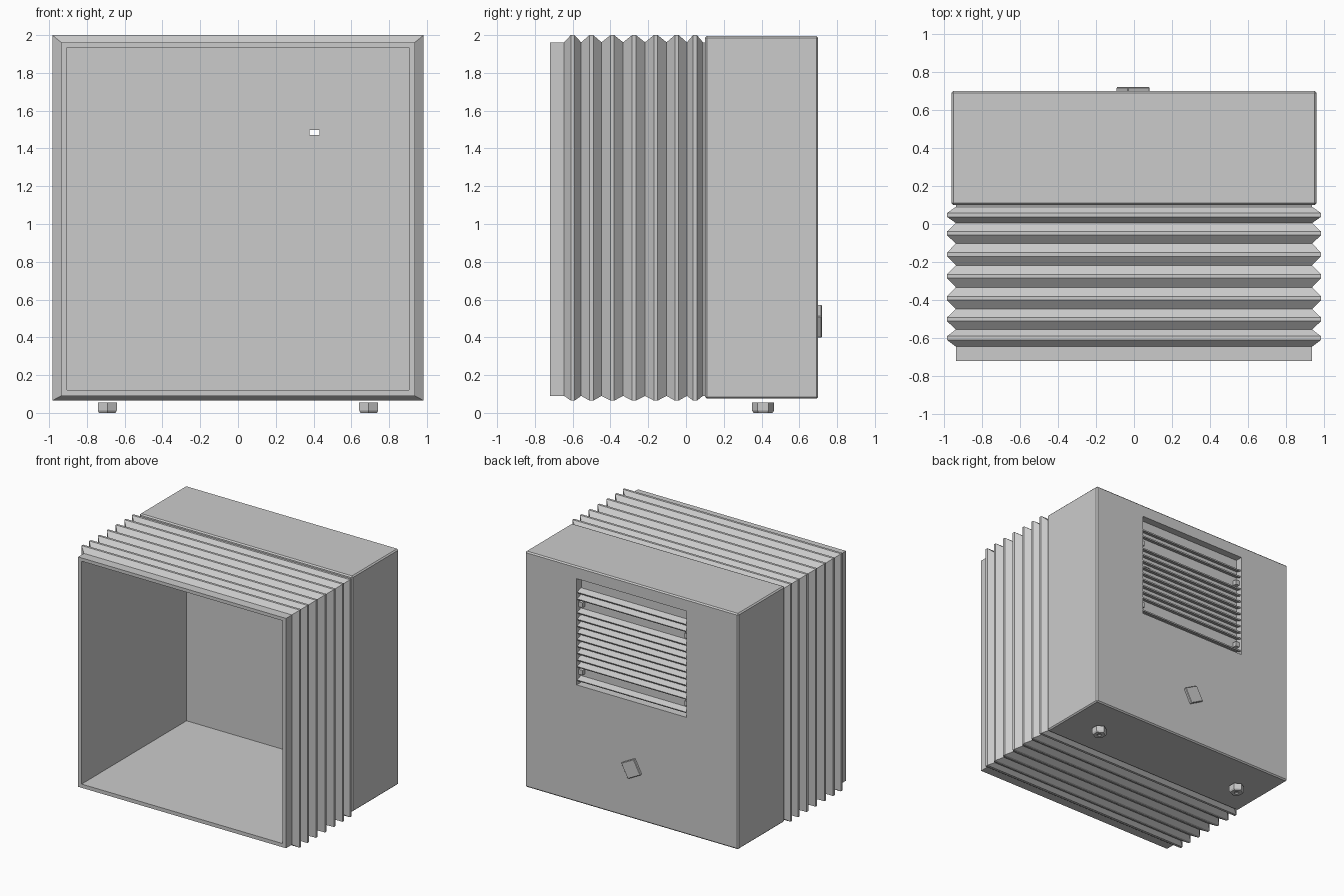
import bpy, bmesh, math
from mathutils import Matrix, Vector

if "Cube" in bpy.data.objects:
    bpy.data.objects.remove(bpy.data.objects["Cube"])

grey = bpy.data.materials.new("light grey")
grey.use_nodes = True
grey.diffuse_color = (0.6, 0.6, 0.6, 1)
grey.node_tree.nodes["Principled BSDF"].inputs["Base Color"].default_value = (0.6, 0.6, 0.6, 1)


def finish(name, bm):
    bmesh.ops.recalc_face_normals(bm, faces=bm.faces)
    mesh = bpy.data.meshes.new(name)
    bm.to_mesh(mesh)
    bm.free()
    mesh.materials.append(grey)
    obj = bpy.data.objects.new(name, mesh)
    bpy.context.collection.objects.link(obj)
    return obj


def box(name, x, y, z, tilt=None, bevel=0):
    """Box from (min, max) ranges, optionally rotated about its centre."""
    bm = bmesh.new()
    size = [r[1] - r[0] for r in (x, y, z)]
    mid = Vector([(r[0] + r[1]) / 2 for r in (x, y, z)])
    bmesh.ops.create_cube(bm, size=1, matrix=Matrix.Diagonal((*size, 1)))
    if bevel:
        bmesh.ops.bevel(bm, geom=bm.edges[:], offset=bevel, segments=1, affect='EDGES')
    bm.transform(Matrix.Translation(mid) @ (tilt or Matrix()))
    return finish(name, bm)


def cut(obj, *cutters):
    bpy.context.view_layer.objects.active = obj
    for cutter in cutters:
        mod = obj.modifiers.new("cut", 'BOOLEAN')
        mod.operation, mod.solver, mod.object = 'DIFFERENCE', 'EXACT', cutter
        bpy.ops.object.modifier_apply(modifier=mod.name)
        bpy.data.objects.remove(cutter)


def sleeve(name, rings):
    """Closed rectangular tube lofted through rings of (y, (half width, bottom, top))."""
    bm = bmesh.new()
    loops = [[bm.verts.new(p) for p in ((-w, y, b), (w, y, b), (w, y, t), (-w, y, t))]
             for y, (w, b, t) in rings]
    for a, b in zip(loops, loops[1:] + loops[:1]):
        for i in range(4):
            j = (i + 1) % 4
            bm.faces.new((a[i], a[j], b[j], b[i]))
    return finish(name, bm)


# Bellows: pleated outside, smooth inside, tucked into the rear casing
inner, valley, tip = (0.905, 0.12, 1.935), (0.937, 0.09, 1.962), (0.983, 0.065, 2.0)
valleys = [-0.645, -0.555, -0.447, -0.333, -0.217, -0.103, 0.005, 0.09]
rings = [(-0.72, inner), (-0.72, valley), (valleys[0], valley)]
for a, b in zip(valleys, valleys[1:]):
    mid = (a + b) / 2
    rings += [(mid - 0.01, tip), (mid + 0.01, tip), (b, valley)]
rings += [(0.18, valley), (0.18, inner)]
sleeve("bellows", rings)

# Rear casing with cavity, rebate for the bellows and vent opening
casing = box("rear_casing", (-0.96, 0.96), (0.1, 0.7), (0.075, 1.995), bevel=0.01)
cut(casing,
    box("cavity", (-0.905, 0.905), (0, 0.63), (0.12, 1.935)),
    box("rebate", (-0.937, 0.937), (0, 0.18), (0.09, 1.962)),
    box("opening", (-0.495, 0.495), (0.5, 0.8), (1.03, 1.895)))

# Vent back plate with two small cable slots
plate = box("vent_back_plate", (-0.575, 0.572), (0.628, 0.64), (0.94, 1.9))
cut(plate, *[box("slot", (0.378, 0.432), (0.5, 0.8 if z > 1 else 0.636), (z - 0.013, z + 0.013))
             for z in (0.97, 1.485)])

# Louvre slats, with two wider gaps holding end brackets
gaps = (-7, 3)
for k in range(-8, 6):
    z = 1.5125 + 0.055 * k
    if k in gaps:
        for side in (-1, 1):
            box("louvre_bracket", sorted((side * 0.46, side * 0.495)), (0.64, 0.675),
                (z - 0.02, z + 0.02))
    else:
        box("louvre_slat", (-0.495, 0.495), (0.642, 0.694), (z - 0.005, z + 0.005),
            Matrix.Rotation(math.radians(-20), 4, 'X'))

# Tilted square badge plate, left plain
box("badge_plate", (-0.07, 0.06), (0.695, 0.72), (0.42, 0.55),
    Matrix.Rotation(math.radians(28), 4, 'Y'), bevel=0.004)


def prism(bm, r1, r2, z1, z2, sides, x, y):
    bmesh.ops.create_cone(bm, cap_ends=True, segments=sides, radius1=r1, radius2=r2,
                          depth=z2 - z1, matrix=Matrix.Translation((x, y, (z1 + z2) / 2)))


# Hexagonal feet on short stems
for side, label in ((1, "left"), (-1, "right")):
    x, y = side * 0.692, 0.408
    bm = bmesh.new()
    prism(bm, 0.05, 0.058, 0, 0.012, 6, x, y)
    prism(bm, 0.058, 0.058, 0.012, 0.055, 6, x, y)
    prism(bm, 0.03, 0.03, 0.05, 0.08, 16, x, y)
    foot = finish(label + "_foot", bm)
    bm = bmesh.new()
    prism(bm, 0.018, 0.018, -0.02, 0.01, 12, x, y)
    cut(foot, finish("foot_hole", bm))
